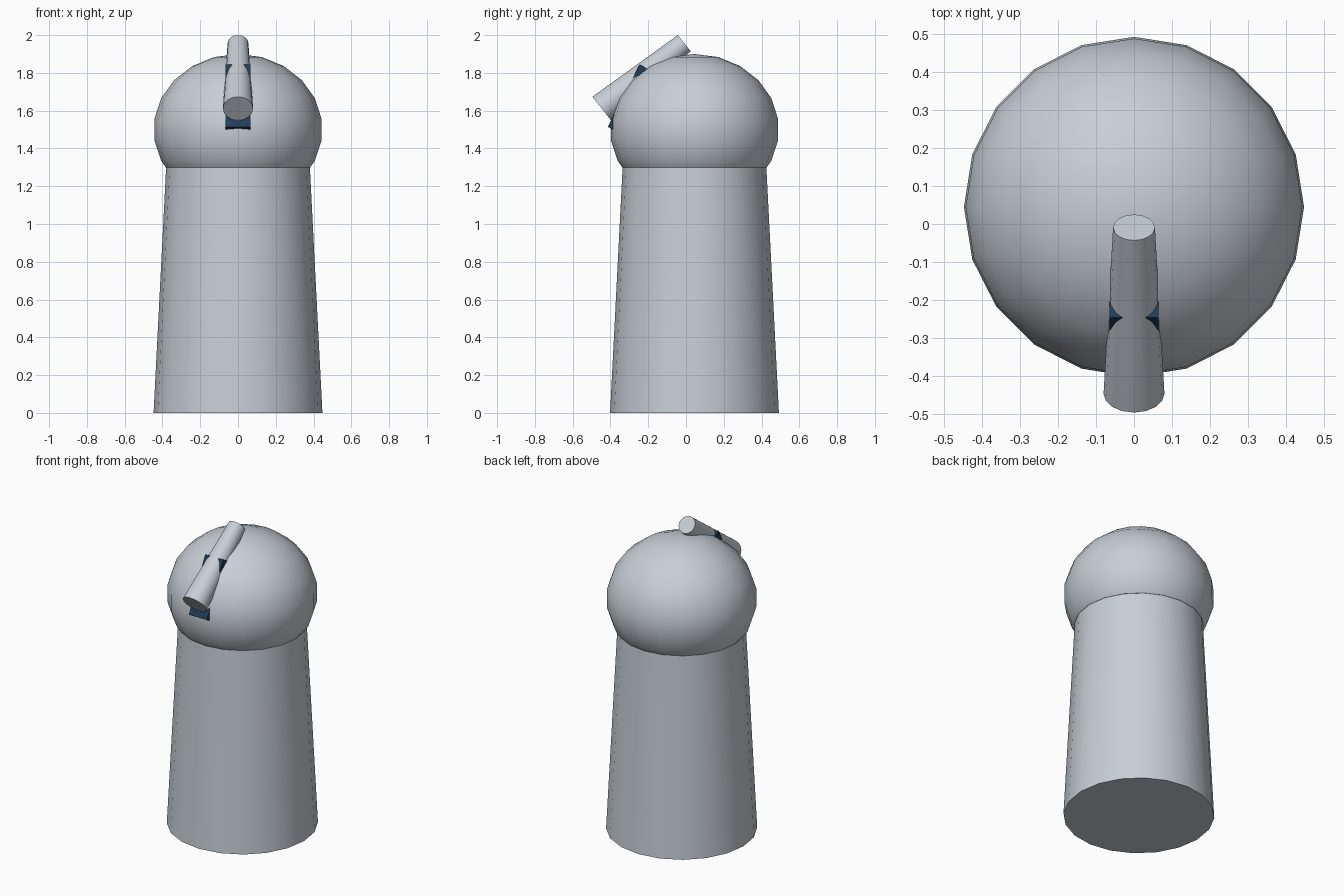
import bpy, bmesh, math
from mathutils import Matrix, Vector

cube = bpy.data.objects.get("Cube")
if cube:
    bpy.data.objects.remove(cube, do_unlink=True)

SIDES = 20
AXIS_Y = 0.045      # the tower stands slightly behind the centre


def material(name, color):
    mat = bpy.data.materials.new(name)
    mat.use_nodes = True
    mat.diffuse_color = (*color, 1)
    mat.node_tree.nodes["Principled BSDF"].inputs["Base Color"].default_value = (*color, 1)
    return mat


def finish(name, bm, mat):
    """Turn a bmesh into a smooth-shaded object with sharp rims."""
    bmesh.ops.recalc_face_normals(bm, faces=bm.faces)
    mesh = bpy.data.meshes.new(name)
    bm.to_mesh(mesh)
    bm.free()
    mesh.materials.append(mat)
    obj = bpy.data.objects.new(name, mesh)
    bpy.context.collection.objects.link(obj)
    bpy.ops.object.select_all(action='DESELECT')
    obj.select_set(True)
    bpy.context.view_layer.objects.active = obj
    bpy.ops.object.shade_smooth_by_angle(angle=math.radians(30))
    return obj


def tapered_tube(name, start, end, r_start, r_end, sides, mat):
    """Closed cone section running between two points."""
    start, end = Vector(start), Vector(end)
    axis = end - start
    turn = axis.to_track_quat('Z', 'Y').to_matrix().to_4x4()
    bm = bmesh.new()
    bmesh.ops.create_cone(bm, cap_ends=True, segments=sides, radius1=r_start,
                          radius2=r_end, depth=axis.length,
                          matrix=Matrix.Translation((start + end) / 2) @ turn)
    return finish(name, bm, mat)


grey = material("pale_grey", (0.57, 0.62, 0.67))
navy = material("dark_navy", (0.015, 0.045, 0.1))

# Tower
tapered_tube("tower", (0, AXIS_Y, 0), (0, AXIS_Y, 1.35), 0.447, 0.378, SIDES, grey)

# Dome: flattened sphere cut flat at the bottom
bm = bmesh.new()
bmesh.ops.create_uvsphere(bm, u_segments=SIDES, v_segments=11, radius=1,
                          matrix=Matrix.Translation((0, AXIS_Y, 1.5))
                          @ Matrix.Diagonal((0.447, 0.447, 0.4, 1)))
bmesh.ops.bisect_plane(bm, geom=bm.verts[:] + bm.edges[:] + bm.faces[:],
                       plane_co=(0, 0, 1.3), plane_no=(0, 0, 1), clear_inner=True)
bmesh.ops.holes_fill(bm, edges=[e for e in bm.edges if e.is_boundary], sides=0)
finish("dome", bm, grey)

# Telescope tube
tapered_tube("telescope", (0, -0.446, 1.611), (0, -0.009, 1.957), 0.08, 0.055, 16, grey)

# Dome opening: tilted block whose ends show through the dome
length, depth, tilt = 0.37, 0.1, math.radians(27)
outward = Vector((0, -math.cos(tilt), math.sin(tilt)))
along = Vector((0, math.sin(tilt), math.cos(tilt)))
top_edge = Vector((0, -0.246, 1.844))
centre = top_edge - along * length / 2 - outward * depth / 2
bm = bmesh.new()
bmesh.ops.create_cube(bm, size=1, matrix=Matrix.Translation(centre)
                      @ Matrix.Rotation(-tilt, 4, 'X')
                      @ Matrix.Diagonal((0.13, depth, length, 1)))
finish("dome_opening", bm, navy)
